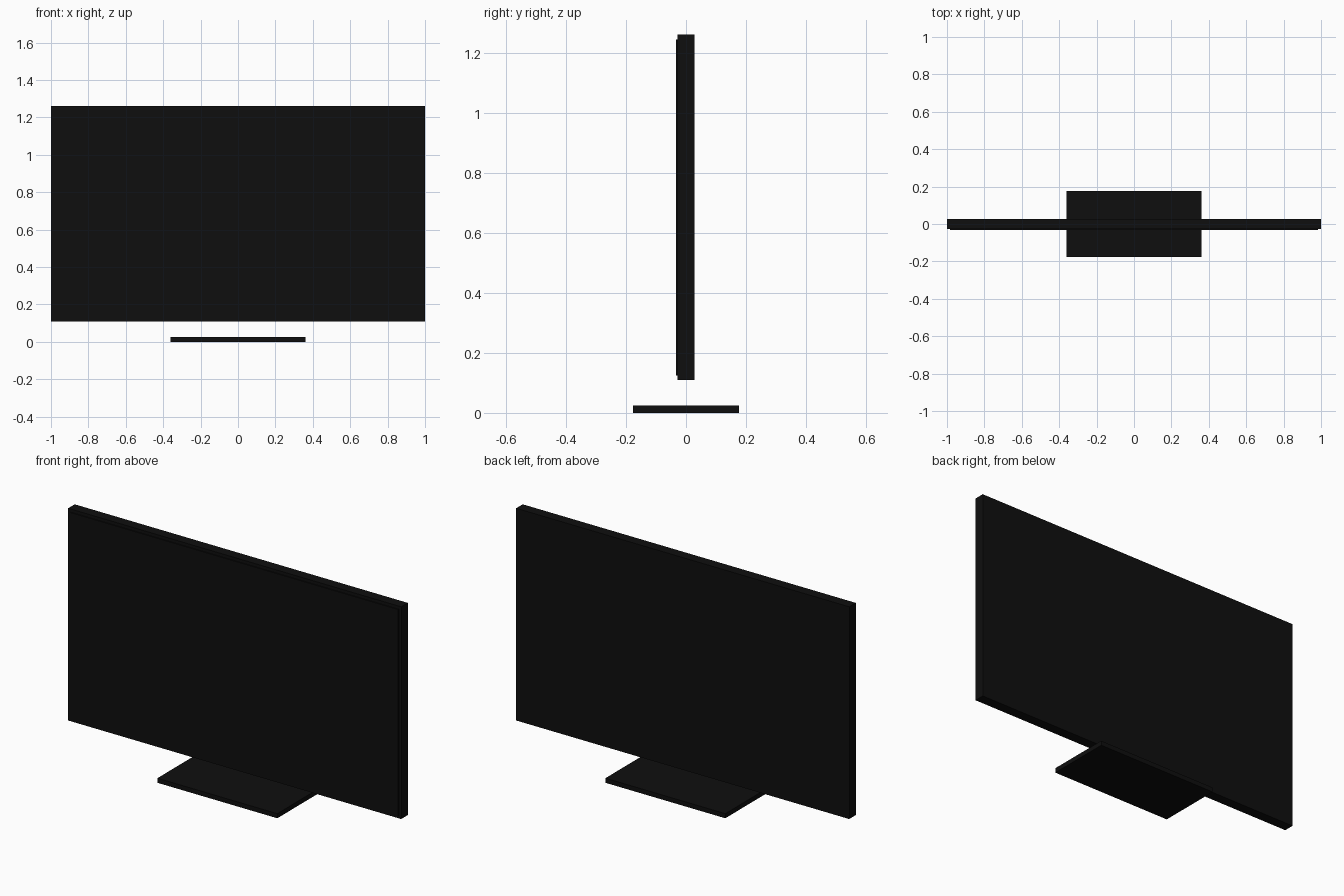
import bpy
import bmesh
from mathutils import Vector

cube = bpy.data.objects.get("Cube")
if cube:
    bpy.data.objects.remove(cube, do_unlink=True)


def make_material(name, colour):
    mat = bpy.data.materials.new(name)
    mat.use_nodes = True
    mat.diffuse_color = colour
    mat.node_tree.nodes["Principled BSDF"].inputs["Base Color"].default_value = colour
    return mat


def make_box(name, low, high, mat):
    """Axis-aligned box between two opposite corners."""
    low, high = Vector(low), Vector(high)
    bm = bmesh.new()
    bmesh.ops.create_cube(bm, size=1)
    bmesh.ops.scale(bm, vec=high - low, verts=bm.verts)
    mesh = bpy.data.meshes.new(name)
    bm.to_mesh(mesh)
    bm.free()
    mesh.materials.append(mat)
    obj = bpy.data.objects.new(name, mesh)
    obj.location = (low + high) / 2
    bpy.context.collection.objects.link(obj)
    return obj


black = make_material("black plastic", (0.0045, 0.0045, 0.0045, 1))

# Flat panel housing
make_box("housing", (-1, -0.028, 0.11), (1, 0.028, 1.262), black)

# Thin display plate, slightly proud of the front
make_box("screen", (-0.985, -0.033, 0.125), (0.985, -0.028, 1.245), black)

# Foot plate, set below the housing
make_box("base", (-0.36, -0.177, 0), (0.36, 0.177, 0.025), black)
